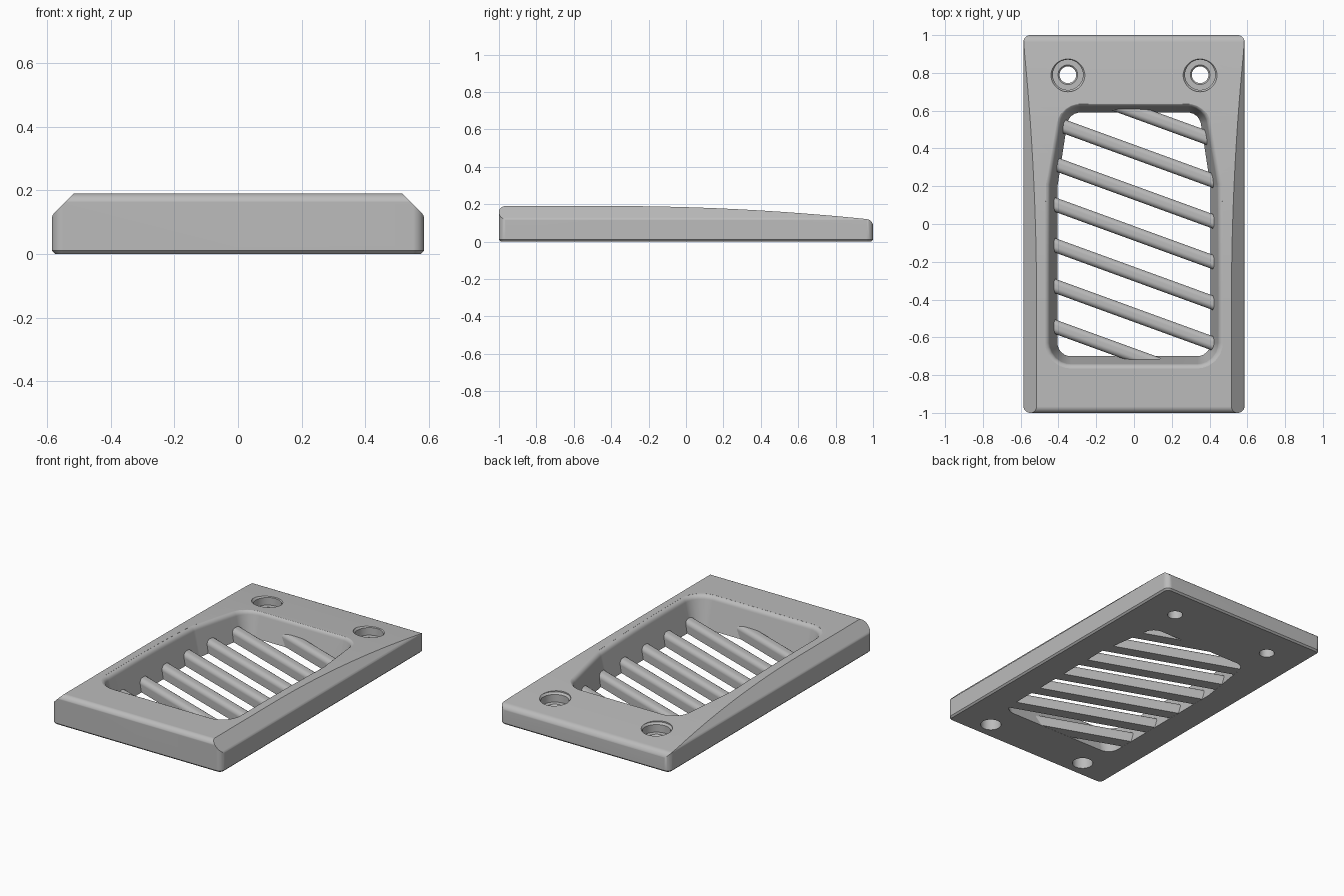
import bpy, bmesh, math
from mathutils import Vector

if "Cube" in bpy.data.objects:
    bpy.data.objects.remove(bpy.data.objects["Cube"])

grey = bpy.data.materials.new("plain_grey")
grey.use_nodes = True
colour = (0.5, 0.5, 0.5, 1)
grey.diffuse_color = colour
grey.node_tree.nodes["Principled BSDF"].inputs["Base Color"].default_value = colour


def top_height(y):
    return 0.19 - 0.0373 * max(0, y + 0.4) ** 2


def outline(corners, radius, offset=0, steps=6, splits=5):
    """Counter-clockwise polygon with rounded corners, pushed out by offset."""
    pts = [Vector(c) for c in corners]
    arcs = []
    for i, c in enumerate(pts):
        d1 = (c - pts[i - 1]).normalized()
        d2 = (pts[(i + 1) % len(pts)] - c).normalized()
        n1, n2 = Vector((d1.y, -d1.x)), Vector((d2.y, -d2.x))
        centre = c - (n1 + n2) * radius / (1 + n1.dot(n2))
        arcs.append([centre + n1.lerp(n2, k / steps).normalized() * (radius + offset)
                     for k in range(steps + 1)])
    result = []
    for i, arc in enumerate(arcs):
        result += arc
        follower = arcs[(i + 1) % len(arcs)][0]
        result += [arc[-1].lerp(follower, k / splits) for k in range(1, splits)]
    return result


def loft(name, rings):
    """Skin a list of equal rings and cap both ends."""
    bm = bmesh.new()
    rows = [[bm.verts.new(p) for p in ring] for ring in rings]
    count = len(rows[0])
    for a, b in zip(rows, rows[1:]):
        for i in range(count):
            j = (i + 1) % count
            bm.faces.new((a[i], a[j], b[j], b[i]))
    bm.faces.new(rows[0][::-1])
    bm.faces.new(rows[-1])
    bmesh.ops.recalc_face_normals(bm, faces=bm.faces)
    mesh = bpy.data.meshes.new(name)
    bm.to_mesh(mesh)
    bm.free()
    obj = bpy.data.objects.new(name, mesh)
    bpy.context.collection.objects.link(obj)
    mesh.materials.append(grey)
    return obj


def activate(obj):
    bpy.ops.object.select_all(action='DESELECT')
    obj.select_set(True)
    bpy.context.view_layer.objects.active = obj


def combine(obj, tool, operation):
    mod = obj.modifiers.new("shape", 'BOOLEAN')
    mod.operation, mod.solver, mod.object = operation, 'EXACT', tool
    activate(obj)
    bpy.ops.object.modifier_apply(modifier=mod.name)
    bpy.data.objects.remove(tool)


def smooth(obj):
    activate(obj)
    bpy.ops.object.shade_smooth_by_angle(angle=math.radians(32))
    mod = obj.modifiers.new("even_normals", 'WEIGHTED_NORMAL')
    mod.keep_sharp = True


def turned(name, x, y, profile):
    """Round cutter from (radius, height) pairs."""
    angles = [2 * math.pi * i / 48 for i in range(48)]
    return loft(name, [[(x + r * math.cos(a), y + r * math.sin(a), z) for a in angles]
                       for r, z in profile])


# Plate blank: rounded rectangle with a fine chamfer underneath
plan = [(-0.585, -1), (0.585, -1), (0.585, 1), (-0.585, 1)]
plate = loft("plate", [[(p.x, p.y, z) for p in outline(plan, 0.035, off, splits=1 + 1)]
                       for off, z in ((-0.01, 0), (0, 0.01), (0, 0.3))])

# Curved top with rounded front and back edges
side = [(-1.001, -0.1)]
r = 0.035
for k in range(9):
    a = math.pi / 2 * k / 8
    side.append((-1.001 + r - r * math.cos(a), 0.19 - r + r * math.sin(a)))
side += [(y, top_height(y)) for y in [-0.4 + 1.36 * k / 28 for k in range(29)]]
z_back = top_height(0.96)
for k in range(1, 9):
    a = math.pi / 2 * k / 8
    side.append((0.96 + 0.041 * math.sin(a), z_back - 0.04 * (1 - math.cos(a))))
side.append((1.001, -0.1))
combine(plate, loft("top_shape", [[(x, y, z) for y, z in side] for x in (-0.7, 0.7)]),
        'INTERSECT')

# Sloping long edges
section = [(-0.586, -0.1), (0.586, -0.1), (0.586, 0.12), (0.436, 0.27),
           (-0.436, 0.27), (-0.586, 0.12)]
combine(plate, loft("edge_shape", [[(p.x, y, p.y) for p in outline(section, 0.03)]
                                   for y in (-1.2, 1.2)]), 'INTERSECT')

# Tapered opening with a rounded rim that follows the top
window = [(-0.405, -0.7), (0.405, -0.7), (0.405, 0.2), (0.345, 0.59),
          (-0.345, 0.59), (-0.405, 0.2)]
DRAFT, RIM = 0.25, 0.03
base = outline(window, 0.07)
levels = [[(p.x, p.y, -0.05) for p in base], [(p.x, p.y, 0) for p in base]]
for k in range(7):
    a = math.radians(10 + 70 * k / 6)
    ring = []
    for p, q in zip(base, outline(window, 0.07, 1)):
        z = top_height(p.y) - RIM + RIM * math.sin(a)
        out = DRAFT * (top_height(p.y) - RIM) + RIM * (1 - math.cos(a))
        flat = p + (q - p) * out
        ring.append((flat.x, flat.y, z))
    levels.append(ring)
rim = outline(window, 0.07, 0.067)
levels.append([(p.x, p.y, 0.4) for p in rim])
combine(plate, loft("opening", levels), 'DIFFERENCE')

# Stepped screw holes at the back, blind holes under the front
for x in (-0.35, 0.35):
    combine(plate, turned("screw_hole", x, 0.79, [
        (0.044, -0.05), (0.044, 0.07), (0.052, 0.078), (0.08, 0.078),
        (0.08, 0.125), (0.09, 0.137), (0.09, 0.3)]), 'DIFFERENCE')
    combine(plate, turned("blind_hole", x, -0.885, [(0.06, -0.05), (0.06, 0.1)]),
            'DIFFERENCE')
smooth(plate)

# Slanted bars across the opening
SLOPE = math.tan(math.radians(20))
along = Vector((1, -SLOPE, 0)).normalized()
across = Vector((-along.y, along.x, 0))
half, height = 0.036, 0.075
arch = [(-half, 0.001), (half, 0.001)]
for side_sign in (1, -1):
    for k in range(7):
        a = math.pi / 2 * (k / 6 if side_sign > 0 else 1 - k / 6)
        arch.append((side_sign * (half - 0.028 + 0.028 * math.cos(a)),
                     height - 0.028 + 0.028 * math.sin(a)))
for n in range(7):
    y0 = 0.597 - 0.2155 * n
    reach = 0.4 if n == 1 else 0.43
    x_min = max(-reach, (y0 - 0.66) / SLOPE)
    x_max = min(0.43, (y0 + 0.78) / SLOPE)
    bar = loft("bar_%d" % (n + 1), [
        [Vector((x, y0 - SLOPE * x, z)) + across * w for w, z in arch]
        for x in (x_min, x_max)])
    smooth(bar)
